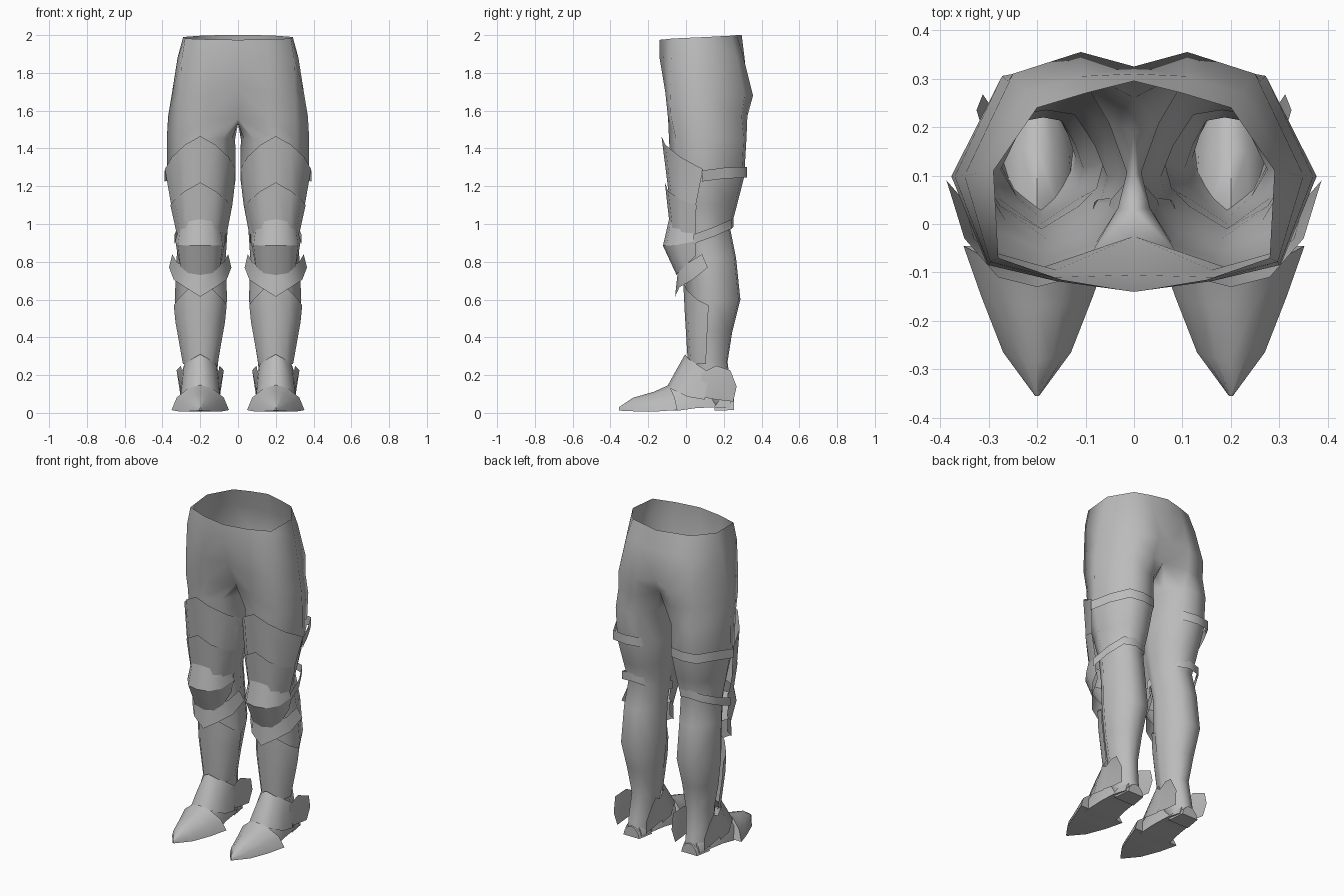
import bpy, bmesh, math

CX = 0.2  # centre line of one leg
steel = bpy.data.materials.new("grey_steel")
steel.diffuse_color = (0.5, 0.5, 0.5, 1)


def finish(name, bm, angle=35):
    """Make an object on the +x side and mirror it to the other side."""
    bmesh.ops.recalc_face_normals(bm, faces=bm.faces)
    me = bpy.data.meshes.new(name)
    bm.to_mesh(me)
    bm.free()
    me.materials.append(steel)
    me.shade_smooth()
    me.set_sharp_from_angle(angle=math.radians(angle))
    ob = bpy.data.objects.new(name, me)
    bpy.context.collection.objects.link(ob)
    mod = ob.modifiers.new("mirror", 'MIRROR')
    mod.use_clip = True
    mod.merge_threshold = 0.0005
    return ob


def bridge(bm, a, b, closed):
    n = len(a)
    for i in range(n if closed else n - 1):
        j = (i + 1) % n
        bm.faces.new((a[i], a[j], b[j], b[i]))


def plate(name, rows, angle=75):
    """Sheet from rows of (offset from ridge, y, z), mirrored about the leg."""
    bm = bmesh.new()
    prev = None
    for row in rows:
        pts = [(-d, y, z) for d, y, z in reversed(row[1:])] + list(row)
        vs = [bm.verts.new((CX + d, y, z)) for d, y, z in pts]
        if prev:
            bridge(bm, prev, vs, False)
        prev = vs
    return finish(name, bm, angle)


def loft(name, sections, angle=45):
    """Closed body from sections (y, half width, bottom, top, backward sweep)."""
    bm = bmesh.new()
    rings = []
    for y, w, z0, z1, sweep in sections:
        h = z1 - z0
        prof = [(-1, 0), (-.82, .5), (-.42, .87), (0, 1), (.42, .87), (.82, .5), (1, 0)]
        rings.append([bm.verts.new((CX + u * w, y + sweep * u * u, z0 + v * h))
                      for u, v in prof])
    for a, b in zip(rings, rings[1:]):
        bridge(bm, a, b, True)
    bm.faces.new(rings[0])
    bm.faces.new(rings[-1])
    return finish(name, bm, angle)


# Hips and legs: half rings for the hips, which split into full leg rings
bm = bmesh.new()
hips = [
    [(0, -.14, 1.975), (.15, -.115, 1.977), (.28, -.07, 1.982), (.29, .11, 1.99),
     (.2, .24, 1.997), (.1, .27, 2), (0, .295, 2)],
    [(0, -.14, 1.88), (.16, -.118, 1.88), (.297, -.078, 1.88), (.32, .105, 1.88),
     (.225, .27, 1.88), (.11, .305, 1.88), (0, .31, 1.88)],
    [(0, -.105, 1.72), (.165, -.11, 1.7), (.3, -.085, 1.7), (.35, .1, 1.69),
     (.25, .31, 1.68), (.11, .355, 1.68), (0, .325, 1.7)],
    [(0, -.025, 1.56), (.16, -.095, 1.56), (.305, -.08, 1.57), (.37, .098, 1.57),
     (.26, .295, 1.57), (.125, .325, 1.57), (0, .26, 1.6)],
]
rings = [[bm.verts.new(p) for p in r] for r in hips]
for a, b in zip(rings, rings[1:]):
    bridge(bm, a, b, False)
prev = rings[-1] + [bm.verts.new(p) for p in ((0, .19, 1.55), (0, .1, 1.53), (0, .03, 1.53))]
# z, inner x, outer x, front y, back y
for z, xi, xo, yf, yb in [
        (1.45, .015, .377, -.09, .32), (1.25, .012, .374, -.08, .308),
        (1.1, .03, .345, -.055, .27), (.97, .055, .315, -.03, .235),
        (.82, .065, .325, -.01, .265), (.6, .058, .335, .0, .288),
        (.43, .08, .308, .01, .245), (.27, .105, .275, .02, .22),
        (.13, .12, .28, .04, .238), (.03, .125, .275, .08, .255)]:
    f = .62 + .2 * min(1, max(0, (z - .7) / .6))  # the shin is more pointed
    shape = [(-.62, -f), (-.03, -1), (.62, -f), (1, -.08), (.42, .93),
             (-.03, 1), (-.48, .93), (-.8, .45), (-1, -.04), (-.9, -.4)]
    ring = [bm.verts.new(((xi + xo) / 2 + u * (xo - xi) / 2,
                          (yf + yb) / 2 + v * (yb - yf) / 2, z)) for u, v in shape]
    bridge(bm, prev, ring, True)
    prev = ring
bm.faces.new(prev)
finish("hips_and_legs", bm, 85)

# Thigh plates
plate("upper_thigh_plate", [
    [(0, -.13, 1.465), (.08, -.11, 1.42), (.15, -.03, 1.355), (.187, .09, 1.29)],
    [(0, -.09, 1.15), (.08, -.075, 1.13), (.13, -.03, 1.11), (.152, .05, 1.09)]])
plate("lower_thigh_plate", [
    [(0, -.112, 1.22), (.08, -.095, 1.175), (.135, -.03, 1.13), (.158, .055, 1.10)],
    [(0, -.085, .98), (.075, -.07, .965), (.11, -.025, .955), (.125, .05, .95)]])

# Knee guard: upper and lower half meeting in a crease
crease = [(0, -.122, .885), (.07, -.105, .885), (.118, -.045, .89), (.132, .055, .91)]
plate("knee_guard_top", [
    [(0, -.09, 1.025), (.06, -.08, 1.015), (.105, -.03, .985), (.118, .045, .965)], crease])
plate("knee_guard_bottom", [
    crease, [(0, -.05, .73), (.065, -.042, .74), (.105, -.01, .775), (.118, .05, .83)]])

# Guard under the knee and shin plate
plate("under_knee_guard", [
    [(0, -.045, .735), (.075, -.035, .765), (.125, .02, .80), (.148, .085, .84)],
    [(0, -.058, .615), (.08, -.035, .665), (.14, .035, .705), (.165, .115, .77)]])
plate("shin_plate", [
    [(0, -.015, .70), (.07, .005, .65), (.12, .06, .6), (.14, .12, .57)],
    [(0, -.006, .52), (.07, .01, .5), (.115, .06, .49), (.131, .115, .48)],
    [(0, .01, .26), (.05, .025, .26), (.082, .06, .26), (.092, .105, .26)]])

# Straps behind the thigh and knee
for name, pts, h in [
        ("thigh_strap", [(0, .322, 1.245), (.088, .308, 1.245), (.144, .2, 1.24),
                         (.188, .085, 1.225)], .058),
        ("knee_strap", [(0, .252, .985), (.075, .24, .975), (.118, .15, .935),
                        (.136, .04, .895)], .05)]:
    plate(name, [[(d, y, z + h) for d, y, z in pts], pts])

# Shoe, toe cap and heel
loft("shoe", [(-.2, .07, .012, .09, 0), (-.1, .1, .012, .135, 0), (-.04, .1, .012, .2, 0),
              (.05, .09, .025, .22, 0), (.15, .08, .03, .14, 0), (.235, .06, .025, .1, 0)])
loft("toe_cap", [(-.355, .004, .012, .03, 0), (-.28, .07, .008, .08, .015),
                 (-.17, .115, .008, .112, .02), (-.09, .152, .015, .148, .045)])
loft("heel", [(.15, .07, .012, .08, 0), (.255, .055, .015, .08, 0)])

# Ankle plate and flared wings at the heel
plate("ankle_plate", [
    [(0, -.005, .31), (.045, .015, .285), (.085, .06, .255), (.098, .12, .215)],
    [(0, -.05, .23), (.06, -.03, .205), (.095, .03, .17), (.102, .11, .14)],
    [(0, -.095, .148), (.07, -.075, .125), (.105, .01, .085), (.108, .1, .07)]])
for side in (-1, 1):
    bm = bmesh.new()
    hub = bm.verts.new((CX + side * .108, .18, .15))
    rim = [bm.verts.new((CX + side * d, y, z)) for d, y, z in (
        (.095, .08, .21), (.102, .16, .25), (.125, .235, .225),
        (.112, .268, .14), (.1, .25, .06), (.098, .16, .07), (.1, .08, .085))]
    for i, v in enumerate(rim):
        bm.faces.new((hub, v, rim[(i + 1) % len(rim)]))
    finish("outer_heel_wing" if side > 0 else "inner_heel_wing", bm)
